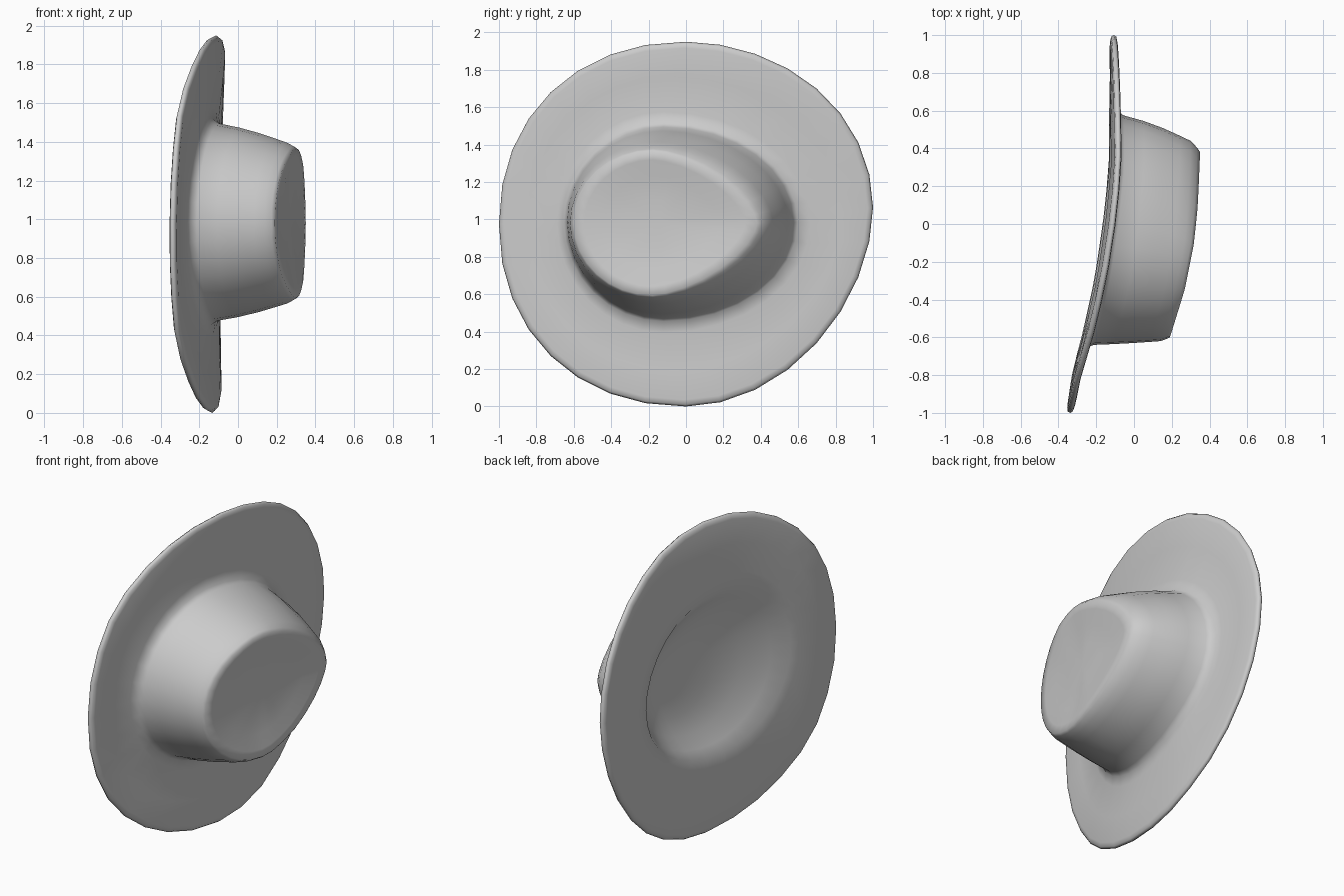
import bpy, bmesh, math

cube = bpy.data.objects.get("Cube")
if cube:
    bpy.data.objects.remove(cube, do_unlink=True)

SEGMENTS = 32
MIDDLE = .975
# Depth curves (y, x) of the warped brim and of the tilted crown top
BRIM = [(-1, -.32), (-.8, -.295), (-.6, -.243), (-.3, -.18), (0, -.135),
        (.3, -.1), (.7, -.094), (1, -.09)]
TOP = [(-.6, .19), (-.35, .268), (-.1, .318), (.1, .338), (.38, .35)]


def sample(curve, y):
    """Linear interpolation along a curve, clamped at both ends."""
    y = min(max(y, curve[0][0]), curve[-1][0])
    for (y0, x0), (y1, x1) in zip(curve, curve[1:]):
        if y <= y1:
            return x0 + (x1 - x0) * (y - y0) / (y1 - y0)


def brim_depth(y, z):
    """Outer brim surface: warped along y, curled up and leaning slightly along z."""
    r = (z - MIDDLE) / MIDDLE
    return sample(BRIM, y) + .03 * r * r + .01 * r


def outline(centre, front, back, height, front_power=2.0, back_power=2.0, lean=0.0):
    """Egg-shaped ring in the yz plane; a low power makes that end more pointed."""
    cy, cz = centre
    points = []
    for i in range(SEGMENTS):
        a = math.tau * i / SEGMENTS
        c, s = math.cos(a), math.sin(a)
        p = back_power if c > 0 else front_power
        u = math.copysign(abs(c) ** (2 / p), c)
        v = math.copysign(abs(s) ** (2 / p), s)
        y = cy + u * (back if c > 0 else front)
        points.append((y, cz + v * height + lean * max(y, 0) ** 2))
    return points


def blend(a, b, t):
    return [(p[0] + (q[0] - p[0]) * t, p[1] + (q[1] - p[1]) * t) for p, q in zip(a, b)]


# Key outlines from the brim edge to the crown rim
edge = outline((0, MIDDLE), 1, 1, MIDDLE, 2.14, 1.93, lean=.09)
base = outline((-.12, .985), .52, .695, .51)
flare = outline((-.12, .985), .57, .785, .59)
shoulder = outline((-.17, .98), .45, .61, .415, back_power=1.7)
rim = outline((-.18, .98), .42, .56, .385, back_power=1.55)
crown_centre, hollow_centre = (-.14, .98), (.3, .98)
top_point = [crown_centre] * SEGMENTS
hollow_point = [hollow_centre] * SEGMENTS

# Each ring: outline, weight of the crown-top depth, depth offset
# Shallow hollow underneath, deepest towards the back
rings = [(blend(base, hollow_point, t), 0, depth - .036)
         for t, depth in ((.8, .135), (.55, .125), (.3, .09), (.12, .04), (0, .006))]
# Brim underside, rounded edge and upper face
rings += [(blend(edge, flare, t), 0, x) for t, x in
          ((1, -.035), (.5, -.034), (.09, -.037), (.025, -.032), (0, -.018),
           (.025, -.005), (.09, 0), (.5, 0), (1, 0))]
rings += [(blend(flare, base, .75), 0, .012), (base, 0, .04)]
# Crown wall, bulging outwards
for t in (.3, .6, .85):
    ring = blend(base, shoulder, t * t * .4 + t * .6)
    rings.append((ring, t * .88, .04 * (1 - t)))
# Rounded shoulder and dished top
rings += [(shoulder, 1, -.05), (blend(shoulder, rim, .6), 1, -.016), (rim, 1, 0)]
rings += [(blend(rim, top_point, t), 1, x) for t, x in
          ((.12, -.006), (.35, -.025), (.65, -.036))]

# Hat shell: rings bridged together and closed at both ends
bm = bmesh.new()
loops = []
for points, weight, offset in rings:
    loops.append([bm.verts.new((brim_depth(y, z) * (1 - weight)
                                + sample(TOP, y) * weight + offset, y, z))
                  for y, z in points])
tip = bm.verts.new((sample(TOP, crown_centre[0]) - .04, *crown_centre))
pit = bm.verts.new((brim_depth(*hollow_centre) + .1, *hollow_centre))
for i in range(SEGMENTS):
    j = (i + 1) % SEGMENTS
    for lower, upper in zip(loops, loops[1:]):
        bm.faces.new((lower[i], lower[j], upper[j], upper[i]))
    bm.faces.new((loops[-1][i], loops[-1][j], tip))
    bm.faces.new((loops[0][j], loops[0][i], pit))
bmesh.ops.recalc_face_normals(bm, faces=bm.faces[:])

mesh = bpy.data.meshes.new("hat")
bm.to_mesh(mesh)
bm.free()
hat = bpy.data.objects.new("hat", mesh)
bpy.context.collection.objects.link(hat)
for polygon in mesh.polygons:
    polygon.use_smooth = True

felt = bpy.data.materials.new("grey_felt")
felt.use_nodes = True
colour = (.6, .6, .6, 1)
felt.diffuse_color = colour
felt.node_tree.nodes["Principled BSDF"].inputs["Base Color"].default_value = colour
mesh.materials.append(felt)
